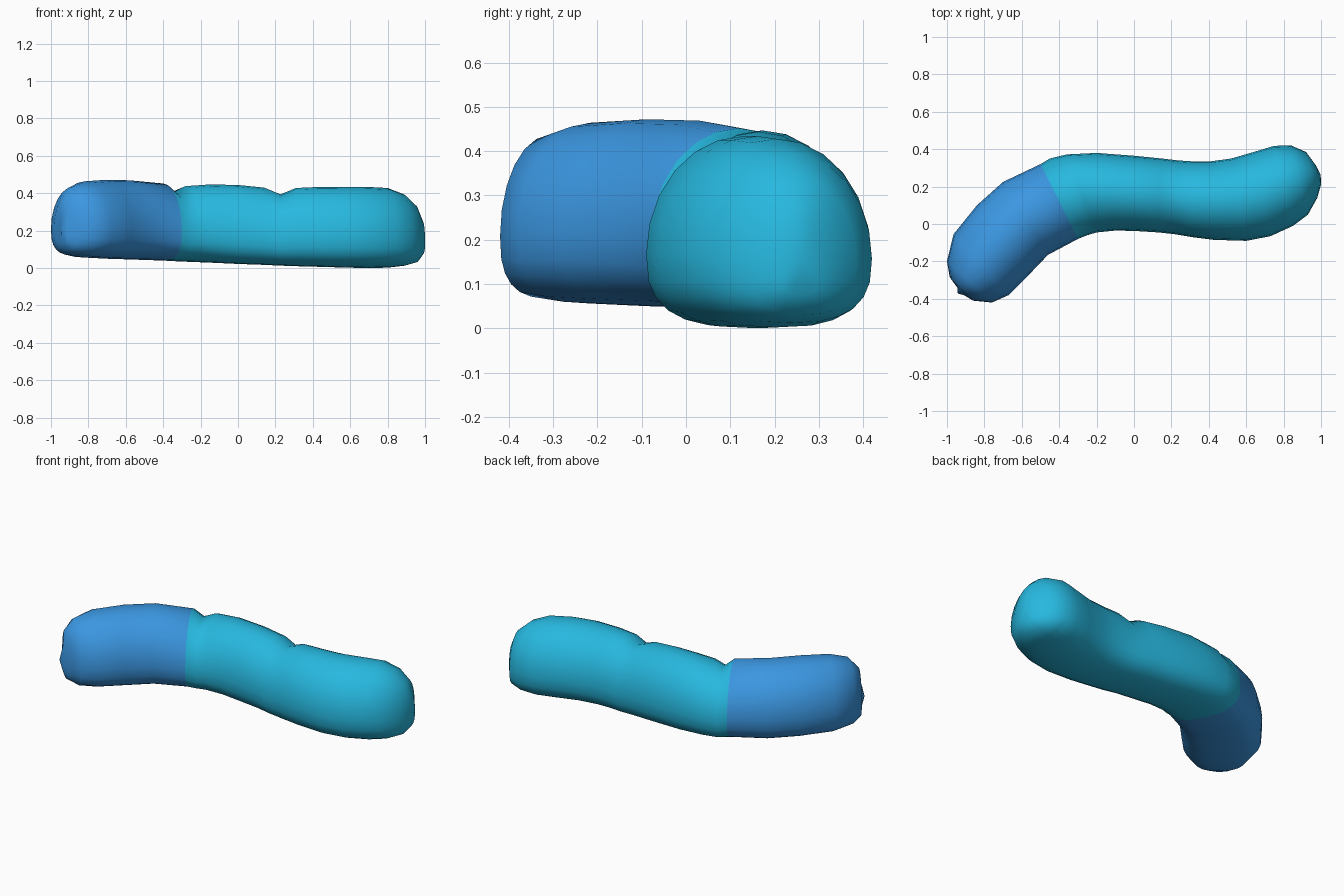
import bpy, bmesh, math

if "Cube" in bpy.data.objects:
    bpy.data.objects.remove(bpy.data.objects["Cube"])

def material(name, rgb):
    m = bpy.data.materials.new(name)
    m.diffuse_color = (*rgb, 1)
    m.use_nodes = True
    m.node_tree.nodes["Principled BSDF"].inputs["Base Color"].default_value = m.diffuse_color
    return m

blue = material("mid blue", (0.044, 0.31, 0.76))
cyan = material("bright cyan", (0.02, 0.48, 0.74))

# Rings from tail to head: back edge x, y, front edge x, y, crown z, belly z
RINGS = [
    (-.945, -.34, -.91, -.38, .28, .13),
    (-.985, -.285, -.86, -.41, .375, .095),
    (-1.0, -.20, -.76, -.42, .435, .068),
    (-.965, -.055, -.67, -.38, .464, .056),
    (-.84, .10, -.57, -.28, .472, .05),
    (-.70, .225, -.46, -.165, .469, .046),
    (-.50, .32, -.30, -.08, .452, .04),     # colour seam
    (-.45, .35, -.25, -.06, .405, .037),    # first crease
    (-.36, .372, -.20, -.045, .438, .034),
    (-.20, .38, -.10, -.035, .447, .029),
    (0, .365, 0, -.037, .444, .022),
    (.15, .35, .13, -.045, .43, .017),
    (.235, .34, .22, -.055, .394, .013),    # second crease
    (.31, .335, .31, -.07, .428, .01),
    (.41, .335, .43, -.085, .433, .007),
    (.52, .35, .60, -.09, .434, .003),
    (.64, .385, .73, -.065, .434, 0),
    (.75, .418, .85, -.01, .428, .002),
    (.84, .42, .93, .05, .395, .012),
    (.92, .385, .98, .14, .335, .03),
    (.975, .31, 1.0, .21, .25, .075),
]
SEAM = 6
N = 24

def ring_points(r):
    bx, by, fx, fy, top, bot = r
    mid = bot + .38 * (top - bot)
    pts = []
    for i in range(N):
        a = 2 * math.pi * i / N
        c, s = math.cos(a), math.sin(a)
        # rounded crown, flatter belly
        e = 2 / (2.0 if s >= 0 else 2.7)
        u = math.copysign(abs(c) ** e, c)
        v = abs(s) ** e
        z = mid + v * (top - mid) if s >= 0 else mid - v * (mid - bot)
        pts.append(((bx + fx) / 2 + u * (bx - fx) / 2,
                    (by + fy) / 2 + u * (by - fy) / 2, z))
    return pts

# Winding body lofted through the rings
bm = bmesh.new()
loops = [[bm.verts.new(p) for p in ring_points(r)] for r in RINGS]
for k in range(len(loops) - 1):
    a, b = loops[k], loops[k + 1]
    for i in range(N):
        j = (i + 1) % N
        f = bm.faces.new((a[i], a[j], b[j], b[i]))
        f.material_index = 0 if k < SEAM else 1

# Rounded end tips
for loop, tip, mi in ((loops[0], (-.942, -.372, .2), 0),
                      (loops[-1], (.998, .262, .155), 1)):
    t = bm.verts.new(tip)
    for i in range(N):
        f = bm.faces.new((loop[i], loop[(i + 1) % N], t))
        f.material_index = mi

bmesh.ops.recalc_face_normals(bm, faces=bm.faces[:])
for f in bm.faces:
    f.smooth = True
mesh = bpy.data.meshes.new("winding_body")
bm.to_mesh(mesh)
bm.free()
mesh.materials.append(blue)
mesh.materials.append(cyan)
body = bpy.data.objects.new("winding_body", mesh)
bpy.context.collection.objects.link(body)
